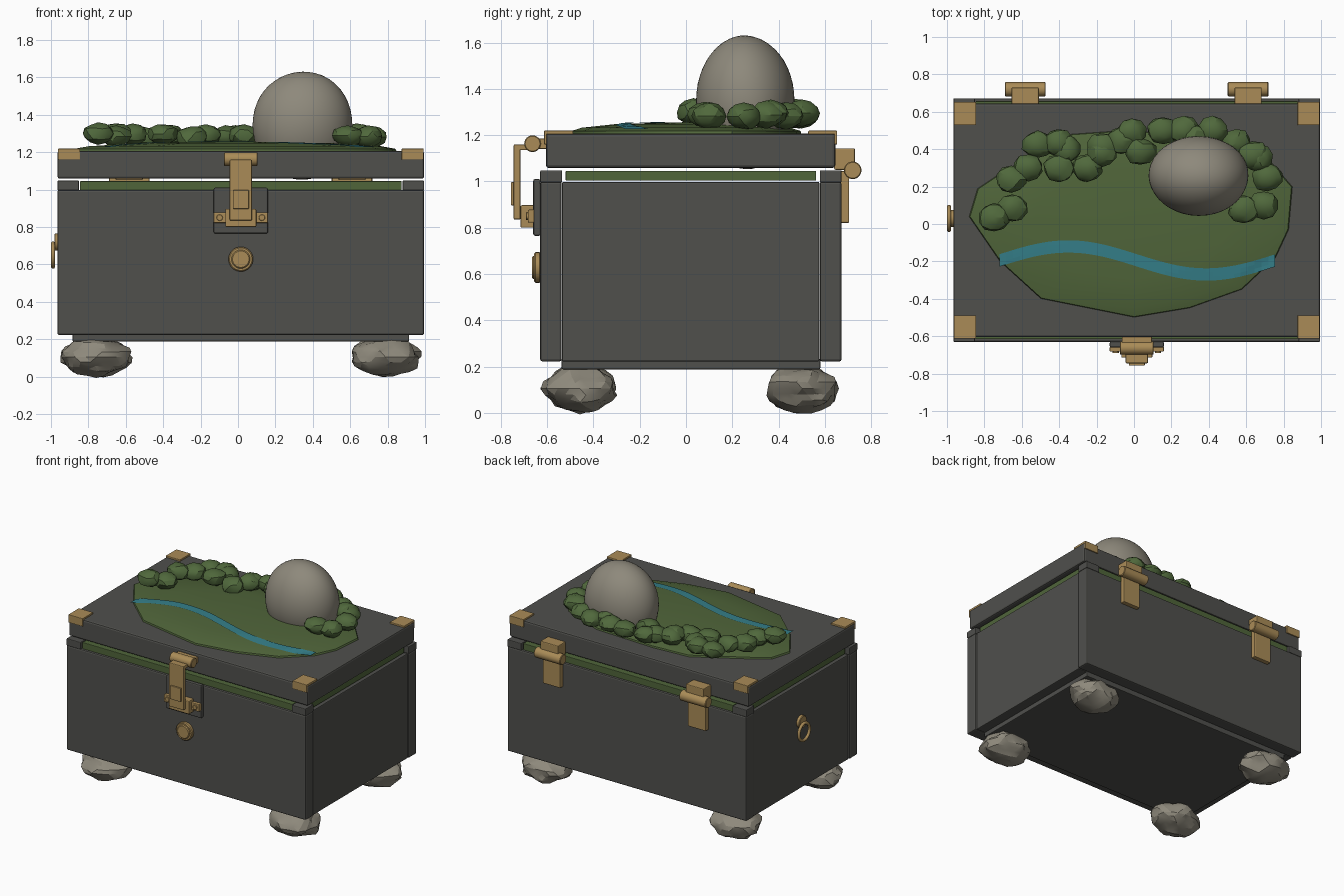
import bpy, bmesh, math, random
from mathutils import Vector, noise
from mathutils.bvhtree import BVHTree

if "Cube" in bpy.data.objects:
    bpy.data.objects.remove(bpy.data.objects["Cube"])

random.seed(4)
CX, CY = 0.015, 0.02  # middle of the chest


def material(name, rgb):
    m = bpy.data.materials.new(name)
    m.diffuse_color = (*rgb, 1)
    m.use_nodes = True
    m.node_tree.nodes["Principled BSDF"].inputs["Base Color"].default_value = m.diffuse_color
    return m


CHARCOAL = material("charcoal", (0.08, 0.08, 0.073))
BRASS = material("brass", (0.40, 0.26, 0.095))
STONE = material("stone grey", (0.27, 0.25, 0.20))
GRASS = material("grass green", (0.08, 0.13, 0.042))
LEAF = material("leaf green", (0.08, 0.14, 0.045))
WATER = material("water blue", (0.035, 0.21, 0.25))


def finish(name, bm, mat, smooth=None):
    bmesh.ops.recalc_face_normals(bm, faces=bm.faces)
    me = bpy.data.meshes.new(name)
    bm.to_mesh(me)
    bm.free()
    me.materials.append(mat)
    ob = bpy.data.objects.new(name, me)
    bpy.context.collection.objects.link(ob)
    if smooth:
        bpy.ops.object.select_all(action='DESELECT')
        ob.select_set(True)
        bpy.context.view_layer.objects.active = ob
        bpy.ops.object.shade_smooth_by_angle(angle=math.radians(smooth))
    return ob


def box(name, x, y, z, mat, bevel=0.006):
    """Bevelled box from (min, max) pairs."""
    bm = bmesh.new()
    bmesh.ops.create_cube(bm, size=1)
    for v in bm.verts:
        v.co = Vector([(r[0] + r[1]) / 2 + c * (r[1] - r[0]) for r, c in zip((x, y, z), v.co)])
    if bevel:
        bmesh.ops.bevel(bm, geom=bm.edges[:], offset=bevel, segments=2, profile=0.5, affect='EDGES')
    return finish(name, bm, mat)


def cylinder(name, axis, centre, radius, length, mat, sides=24, bevel=0.004):
    bm = bmesh.new()
    bmesh.ops.create_cone(bm, cap_ends=True, segments=sides, radius1=radius, radius2=radius, depth=length)
    rims = [e for e in bm.edges if abs(e.verts[0].co.z - e.verts[1].co.z) < 1e-5]
    bmesh.ops.bevel(bm, geom=rims, offset=bevel, segments=1, affect='EDGES')
    turn = Vector((0, 0, 1)).rotation_difference(Vector(axis))
    for v in bm.verts:
        v.co = turn @ v.co + Vector(centre)
    return finish(name, bm, mat, 35)


def blob(name, centre, radii, mat, detail=3, rough=0.1, scale=1.5, smooth=30):
    """Icosphere pushed in and out by noise."""
    bm = bmesh.new()
    bmesh.ops.create_icosphere(bm, subdivisions=detail, radius=1)
    seed = Vector([random.uniform(-20, 20) for _ in range(3)])
    for v in bm.verts:
        k = 1 + rough * noise.noise(v.co * scale + seed)
        v.co = Vector([c + r * k * p for c, r, p in zip(centre, radii, v.co)])
    return finish(name, bm, mat, smooth)


# Chest body: front and back panels, side walls, floor
box("front_panel", (-0.965, 0.995), (-0.63, -0.537), (0.222, 0.998), CHARCOAL, 0.01)
box("back_panel", (-0.965, 0.995), (0.578, 0.672), (0.222, 0.998), CHARCOAL, 0.01)
for s in (-1, 1):
    side = "left" if s < 0 else "right"
    xs = sorted((CX + s * 0.88, CX + s * 0.973))
    box(side + "_wall", xs, (-0.535, 0.576), (0.222, 0.998), CHARCOAL, 0.006)
    xs = sorted((CX + s * 0.90, CX + s * 0.955))
    box(side + "_seal", xs, (-0.52, 0.562), (1.004, 1.045), GRASS, 0.003)
    # Rim corner blocks
    for ys, end in (((-0.63, -0.535), "front"), ((0.578, 0.672), "back")):
        xs = sorted((CX + s * 0.865, CX + s * 0.98))
        box(side + "_" + end + "_rim_block", xs, ys, (0.995, 1.048), CHARCOAL, 0.005)
box("front_seal", (-0.845, 0.875), (-0.615, -0.55), (0.996, 1.045), GRASS, 0.003)
box("back_seal", (-0.845, 0.875), (0.592, 0.657), (0.996, 1.045), GRASS, 0.003)
box("floor", (-0.885, 0.915), (-0.537, 0.58), (0.188, 0.235), CHARCOAL, 0.006)

# Lid with brass corner caps
box("lid", (-0.965, 0.995), (-0.605, 0.645), (1.058, 1.207), CHARCOAL, 0.012)
for s in (-1, 1):
    for t in (-1, 1):
        xs = sorted((CX + s * 0.86, CX + s * 0.977))
        yo = CY + t * 0.633
        box("corner_cap_top", xs, sorted((yo, yo - t * 0.125)), (1.203, 1.219), BRASS, 0.003)
        box("corner_cap_face", xs, sorted((yo, yo - t * 0.012)), (1.16, 1.215), BRASS, 0.003)

# Stone feet
for x in (-0.758, 0.788):
    for y in (-0.458, 0.502):
        blob("stone_foot", (x, y, 0.105), (0.18, 0.152, 0.102), STONE, 3, 0.2, 1.9, 20)

# Front latch
box("latch_backplate", (-0.13, 0.16), (-0.66, -0.628), (0.765, 1.01), CHARCOAL, 0.008)
box("latch_base", (-0.13, 0.16), (-0.683, -0.655), (0.822, 0.878), BRASS, 0.005)
box("latch_catch", (-0.068, 0.098), (-0.715, -0.655), (0.80, 0.897), BRASS, 0.006)
for x in (-0.098, 0.128):
    cylinder("latch_screw", (0, 1, 0), (x, -0.685, 0.85), 0.017, 0.012, BRASS, 12, 0.002)
box("latch_arm", (-0.045, 0.075), (-0.745, -0.715), (0.835, 1.155), BRASS, 0.006)
box("latch_arm_tab", (-0.028, 0.058), (-0.757, -0.742), (0.897, 0.997), BRASS, 0.004)
box("latch_arm_top", (-0.045, 0.075), (-0.745, -0.66), (1.135, 1.16), BRASS, 0.006)
cylinder("latch_barrel", (1, 0, 0), (CX, -0.663, 1.163), 0.036, 0.18, BRASS)
box("latch_lid_plate", (-0.065, 0.095), (-0.645, -0.60), (1.14, 1.185), BRASS, 0.004)

# Round front button
cylinder("button_rim", (0, 1, 0), (CX, -0.642, 0.628), 0.066, 0.03, BRASS, 32, 0.006)
cylinder("button_centre", (0, 1, 0), (CX, -0.652, 0.628), 0.05, 0.026, BRASS, 32, 0.006)

# Ring pull on the left wall
cylinder("pull_mount", (1, 0, 0), (-0.968, 0.03, 0.72), 0.045, 0.028, BRASS, 24)
bm = bmesh.new()
N, M, R, r = 32, 10, 0.062, 0.011
loops = []
for i in range(N):
    a = math.tau * i / N
    ring = []
    for j in range(M):
        b = math.tau * j / M
        d = R + r * math.cos(b)
        ring.append(bm.verts.new((-0.989 + r * math.sin(b), 0.03 + d * math.cos(a), 0.65 + d * math.sin(a))))
    loops.append(ring)
for i in range(N):
    p, q = loops[i], loops[(i + 1) % N]
    for j in range(M):
        k = (j + 1) % M
        bm.faces.new((p[j], q[j], q[k], p[k]))
finish("pull_ring", bm, BRASS, 60)

# Back hinges
for x in (-0.582, 0.61):
    box("hinge_upper", (x - 0.073, x + 0.073), (0.64, 0.73), (1.05, 1.143), BRASS, 0.006)
    box("hinge_lower", (x - 0.073, x + 0.073), (0.668, 0.705), (0.82, 1.045), BRASS, 0.006)
    cylinder("hinge_barrel", (1, 0, 0), (x, 0.72, 1.048), 0.038, 0.218, BRASS)

# Grass mound: an irregular outline stepped inward and upward
OUTLINE = [(-.885, .04), (-.72, -.2), (-.5, -.4), (0, -.5), (.3, -.45), (.58, -.35), (.76, -.18), (.83, -.03),
           (.85, .2), (.72, .35), (.4, .48), (-.08, .5), (-.36, .48), (-.72, .27), (-.84, .19)]
bm = bmesh.new()
rings = [[bm.verts.new((x * k, y * k, z)) for x, y in OUTLINE]
         for k, z in ((1, 1.2), (0.99, 1.218), (0.9, 1.232), (0.6, 1.248))]
for a, b in zip(rings, rings[1:]):
    for i in range(len(a)):
        j = (i + 1) % len(a)
        bm.faces.new((a[i], a[j], b[j], b[i]))
peak = bm.verts.new((0, 0, 1.256))
for i in range(len(OUTLINE)):
    bm.faces.new((rings[-1][i], rings[-1][(i + 1) % len(OUTLINE)], peak))
bm.faces.new(rings[0])
ground = BVHTree.FromBMesh(bm)
finish("grass_mound", bm, GRASS, 30)


# Winding stream lying on the mound
def drop(x, y):
    hit = ground.ray_cast(Vector((x, y, 2)), Vector((0, 0, -1)))[0]
    return max(hit.z if hit else 0, 1.222) + 0.005


bm = bmesh.new()
rows = []
for i in range(41):
    t = i / 40
    x = -0.72 + 1.475 * t
    y = -0.195 + 0.075 * math.sin(math.tau * t)
    rows.append([bm.verts.new((x, y + d, drop(x, y + d))) for d in (-0.033, -0.011, 0.011, 0.033)])
for a, b in zip(rows, rows[1:]):
    for j in range(3):
        bm.faces.new((a[j], b[j], b[j + 1], a[j + 1]))
finish("stream", bm, WATER)

# Boulder
blob("boulder", (0.345, 0.257, 1.345), (0.266, 0.212, 0.29), STONE, 4, 0.03, 0.8, 60)

# Bushes: three leafy lumps each, with position and turn
BUSHES = [(-.70, .06, .5), (-.61, .27, .6), (-.46, .43, .1), (-.38, .35, 1.2), (-.21, .34, .8), (-.12, .43, .3),
          (.01, .44, 2.), (.21, .50, 0.), (.37, .48, .4), (.59, .40, 2.5), (.69, .30, 2.), (.64, .09, .2)]
for x, y, turn in BUSHES:
    for d, rx in ((-0.055, 0.085), (0.055, 0.08)):
        blob("bush", (x + d * math.cos(turn), y + d * math.sin(turn), 1.288 + random.uniform(-0.008, 0.012)),
             (rx, 0.075, 0.058), LEAF, 2, 0.15, 1.2, 25)
